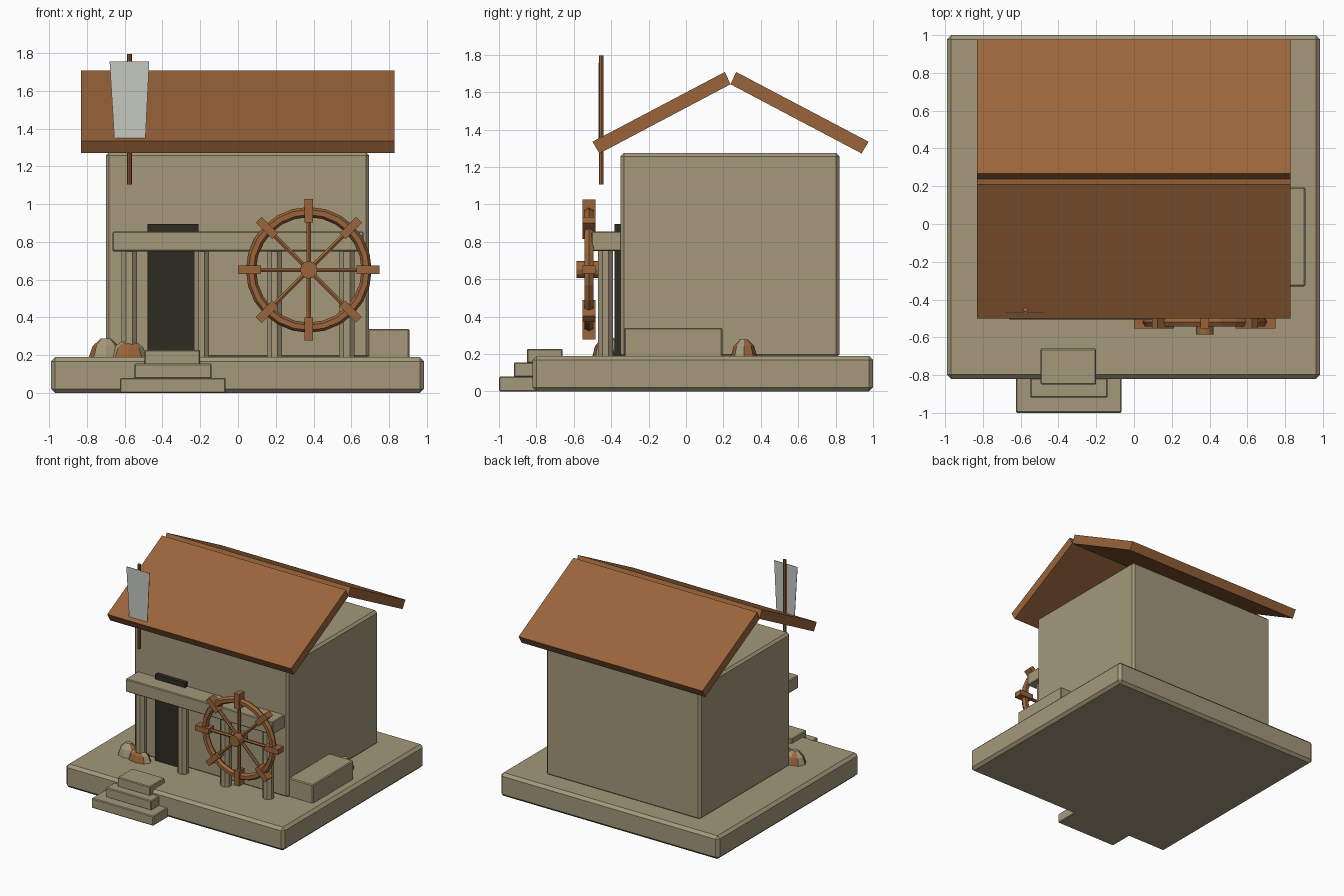
import bpy, bmesh, math
from mathutils import Matrix, Vector

if "Cube" in bpy.data.objects:
    bpy.data.objects.remove(bpy.data.objects["Cube"])


def material(name, rgb):
    m = bpy.data.materials.new(name)
    m.diffuse_color = (*rgb, 1)
    m.use_nodes = True
    m.node_tree.nodes["Principled BSDF"].inputs["Base Color"].default_value = m.diffuse_color
    return m


STONE = material("sandstone", (0.367, 0.314, 0.195))
WOOD = material("brown wood", (0.325, 0.130, 0.043))
DARK = material("dark doorway", (0.027, 0.025, 0.015))
CLOTH = material("pale cloth", (0.56, 0.58, 0.53))


def finish(name, bm, *mats):
    bmesh.ops.recalc_face_normals(bm, faces=bm.faces)
    me = bpy.data.meshes.new(name)
    bm.to_mesh(me)
    bm.free()
    for m in mats:
        me.materials.append(m)
    ob = bpy.data.objects.new(name, me)
    bpy.context.collection.objects.link(ob)
    return ob


def add_box(bm, lo, hi, mat=Matrix()):
    lo, hi = Vector(lo), Vector(hi)
    m = mat @ Matrix.Translation((lo + hi) / 2) @ Matrix.Diagonal((*(hi - lo), 1))
    bmesh.ops.create_cube(bm, size=1, matrix=m)


def box(name, lo, hi, mat, bevel=0):
    bm = bmesh.new()
    add_box(bm, lo, hi)
    if bevel:
        bmesh.ops.bevel(bm, geom=bm.edges[:], offset=bevel, segments=1, affect='EDGES')
    return finish(name, bm, mat)


def add_cyl(bm, r, length, sides, mat, r2=None):
    bmesh.ops.create_cone(bm, cap_ends=True, segments=sides, radius1=r,
                          radius2=r if r2 is None else r2, depth=length, matrix=mat)


def prism(name, pts, axis_vec, mat):
    # extrude a flat outline along a vector
    bm = bmesh.new()
    f = bm.faces.new([bm.verts.new(p) for p in pts])
    ext = bmesh.ops.extrude_face_region(bm, geom=[f])
    bmesh.ops.translate(bm, vec=axis_vec, verts=[v for v in ext["geom"] if isinstance(v, bmesh.types.BMVert)])
    return finish(name, bm, mat)


# Base, walls, side bench, doorway
box("base_slab", (-0.99, -0.82, 0), (0.985, 1.0, 0.19), STONE, 0.022)
box("walls", (-0.70, -0.35, 0.18), (0.695, 0.82, 1.275), STONE, 0.018)
box("side_bench", (0.68, -0.33, 0.18), (0.908, 0.195, 0.34), STONE, 0.007)
box("doorway", (-0.48, -0.383, 0.19), (-0.21, -0.34, 0.895), DARK)

# Front steps
box("bottom_step", (-0.625, -1.0, 0), (-0.065, -0.79, 0.08), STONE, 0.006)
box("middle_step", (-0.55, -0.92, 0.075), (-0.14, -0.73, 0.155), STONE, 0.006)
box("top_step", (-0.495, -0.85, 0.15), (-0.20, -0.66, 0.228), STONE, 0.006)

# Porch beam and columns
box("porch_beam", (-0.665, -0.505, 0.75), (0.665, -0.34, 0.855), STONE, 0.006)
for i, x in enumerate((-0.575, -0.193, 0.193, 0.575)):
    bm = bmesh.new()
    add_cyl(bm, 0.044, 0.58, 8, Matrix.Translation((x, -0.43, 0.47)) @ Matrix.Rotation(math.pi / 8, 4, 'Z'))
    finish(f"porch_column_{i + 1}", bm, STONE)

# Two roof slabs mirrored about the ridge
RIDGE = 0.238
section = [(-0.50, 1.335), (-0.463, 1.272), (0.238, 1.642), (0.208, 1.708)]
for name, s in (("front_roof", 1), ("back_roof", -1)):
    prism(name, [(-0.832, RIDGE + s * (y - RIDGE), z) for y, z in section], (1.662, 0, 0), WOOD)

# Wheel: rim, hub, spokes and paddles
centre = Matrix.Translation((0.375, -0.519, 0.652))
to_y = Matrix.Rotation(math.pi / 2, 4, 'X')
bm = bmesh.new()
N, M = 24, 6
ring = [[bm.verts.new(centre @ Vector((
    (0.306 + 0.027 * math.cos(b)) * math.cos(a), 0.027 * math.sin(b),
    (0.306 + 0.027 * math.cos(b)) * math.sin(a))))
    for b in [math.tau * j / M for j in range(M)]] for a in [math.tau * i / N for i in range(N)]]
for i in range(N):
    for j in range(M):
        k, l = (i + 1) % N, (j + 1) % M
        bm.faces.new((ring[i][j], ring[k][j], ring[k][l], ring[i][l]))
finish("wheel_rim", bm, WOOD)

bm = bmesh.new()
add_cyl(bm, 0.046, 0.115, 12, centre @ Matrix.Translation((0, -0.008, 0)) @ to_y)
finish("wheel_hub", bm, WOOD)

spokes, paddles = bmesh.new(), bmesh.new()
for i in range(8):
    turn = centre @ Matrix.Rotation(math.tau * i / 8, 4, 'Y')
    add_cyl(spokes, 0.013, 0.30, 6, turn @ Matrix.Translation((0, 0, 0.15)))
    add_box(paddles, (-0.022, -0.035, 0.252), (0.022, 0.035, 0.375), turn)
finish("wheel_spokes", spokes, WOOD)
finish("wheel_paddles", paddles, WOOD)

# Banner and its pole
bm = bmesh.new()
add_cyl(bm, 0.0125, 0.69, 8, Matrix.Translation((-0.575, -0.453, 1.45)))
finish("banner_pole", bm, WOOD)
prism("banner", [(-0.68, -0.47, 1.755), (-0.47, -0.47, 1.755),
                 (-0.49, -0.47, 1.347), (-0.655, -0.47, 1.347)], (0, 0.003, 0), CLOTH)

# Low rubble heaps, some facets stone and some wood coloured
heaps = [("left_heap", (-0.70, -0.41), 0.09, 0.07, 0.10, 0),
         ("column_heap", (-0.58, -0.44), 0.10, 0.06, 0.09, 1),
         ("right_heap", (0.75, 0.31), 0.07, 0.07, 0.09, 1)]
for name, (x, y), rx, ry, h, main in heaps:
    bm = bmesh.new()
    add_cyl(bm, 1, 0.6, 8, Matrix.Translation((0, 0, 0.3)), 0.78)
    add_cyl(bm, 0.78, 0.4, 8, Matrix.Translation((0, 0, 0.8)), 0.3)
    bmesh.ops.remove_doubles(bm, verts=bm.verts, dist=0.001)
    inner = [f for f in bm.faces if abs(f.calc_center_median().z - 0.6) < 0.01]
    bmesh.ops.delete(bm, geom=inner, context='FACES_ONLY')
    bmesh.ops.transform(bm, verts=bm.verts,
                        matrix=Matrix.Translation((x, y, 0.188)) @ Matrix.Diagonal((rx, ry, h, 1)))
    for f in bm.faces:
        c = f.calc_center_median()
        sector = int((math.atan2(c.y - y, c.x - x) + math.pi) / (math.pi / 4))
        f.material_index = main if sector % 3 else 1 - main
    finish(name, bm, STONE, WOOD)
